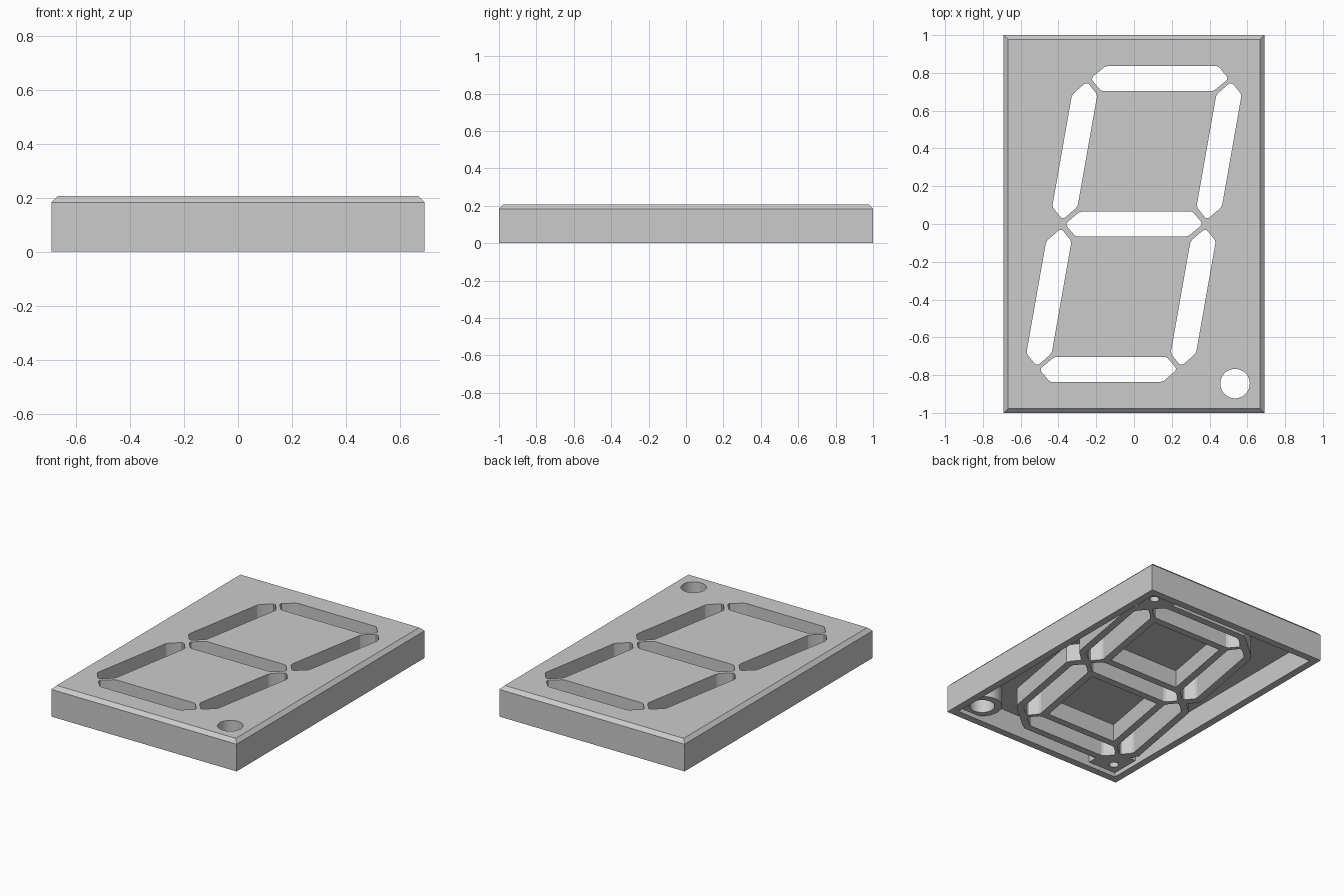
import bpy, bmesh, math

HALF_X, HALF_Y, TOP = 0.69, 1.0, 0.207
WALL, UNDERSIDE, RIM = 0.05, 0.15, 0.05
RECESS, JOIN = 0.03, 0.18
SLANT = math.tan(math.radians(10))

cube = bpy.data.objects.get("Cube")
if cube:
    bpy.data.objects.remove(cube, do_unlink=True)

grey = bpy.data.materials.new("grey plastic")
grey.use_nodes = True
grey.diffuse_color = (0.6, 0.6, 0.6, 1)
grey.node_tree.nodes["Principled BSDF"].inputs["Base Color"].default_value = (0.6, 0.6, 0.6, 1)


def prism(name, outline, low, high):
    """Extrude a flat outline upwards from low to high."""
    bm = bmesh.new()
    base = bm.faces.new([bm.verts.new((x, y, low)) for x, y in outline])
    side = bmesh.ops.extrude_face_region(bm, geom=[base])["geom"]
    rise = [v for v in side if isinstance(v, bmesh.types.BMVert)]
    bmesh.ops.translate(bm, verts=rise, vec=(0, 0, high - low))
    bmesh.ops.recalc_face_normals(bm, faces=bm.faces)
    mesh = bpy.data.meshes.new(name)
    bm.to_mesh(mesh)
    bm.free()
    obj = bpy.data.objects.new(name, mesh)
    bpy.context.collection.objects.link(obj)
    mesh.materials.append(grey)
    return obj


def rectangle(x0, y0, x1, y1):
    return [(x0, y0), (x1, y0), (x1, y1), (x0, y1)]


def circle(cx, cy, r, n=40):
    return [(cx + r * math.cos(math.tau * i / n), cy + r * math.sin(math.tau * i / n))
            for i in range(n)]


def segment(cx, cy, upright, grow=0.0):
    """Bar with softened pointed ends, slanted to the right with height."""
    corner = [(0.357, 0.006, 1, 0.4), (0.348, 0.017, 0.7, 0.7),
              (0.304, 0.060, 0.7, 0.7), (0.287, 0.067, 0.4, 1)]
    quarter = [(a + grow * da, b + grow * db) for a, b, da, db in corner]
    pts = quarter + [(-a, b) for a, b in reversed(quarter)]
    pts += [(-a, -b) for a, b in pts]
    if upright:
        pts = [(-b, a) for a, b in pts]
    return [(cx + a + SLANT * (cy + b), cy + b) for a, b in pts]


def boolean(target, tool, operation):
    mod = target.modifiers.new(tool.name, 'BOOLEAN')
    mod.operation, mod.solver, mod.object = operation, 'EXACT', tool
    bpy.context.view_layer.objects.active = target
    bpy.ops.object.modifier_apply(modifier=mod.name)
    bpy.data.objects.remove(tool, do_unlink=True)


# Outer housing with a chamfered top edge
housing = prism("display_housing", rectangle(-HALF_X, -HALF_Y, HALF_X, HALF_Y), 0, TOP)
bm = bmesh.new()
bm.from_mesh(housing.data)
edges = [e for e in bm.edges if all(v.co.z > 0.1 for v in e.verts)]
bmesh.ops.bevel(bm, geom=edges, offset=0.024, segments=1, affect='EDGES')
bm.to_mesh(housing.data)
bm.free()

# Hollow underside
ix, iy = HALF_X - WALL, HALF_Y - WALL
boolean(housing, prism("cavity", rectangle(-ix, -iy, ix, iy), -0.1, UNDERSIDE), 'DIFFERENCE')

# Seven slanted segments and the round dot
bars = [(0, y, False) for y in (-0.77, 0, 0.77)]
bars += [(x, y, True) for x in (-0.382, 0.382) for y in (-0.388, 0.388)]
dot = (0.535, -0.845)

# Corner posts in two opposite corners
for s in (-1, 1):
    xs, ys = sorted((s * 0.43, s * 0.66)), sorted((s * 0.75, s * 0.97))
    boolean(housing, prism("corner_post", rectangle(xs[0], ys[0], xs[1], ys[1]), RECESS, JOIN), 'UNION')

# Light guide walls below the plate, set back from the rim
for bar in bars:
    boolean(housing, prism("segment_guide", segment(*bar, grow=RIM), RECESS, JOIN), 'UNION')
boolean(housing, prism("dot_guide", circle(*dot, 0.125), RECESS, JOIN), 'UNION')

# Openings right through the guides and plate
for bar in bars:
    boolean(housing, prism("segment_opening", segment(*bar), -0.1, 0.4), 'DIFFERENCE')
boolean(housing, prism("dot_opening", circle(*dot, 0.078), -0.1, 0.4), 'DIFFERENCE')

# Blind pin holes in the posts
for s in (-1, 1):
    boolean(housing, prism("pin_hole", circle(s * 0.57, s * 0.877, 0.03, 24), -0.1, 0.14), 'DIFFERENCE')

# Smooth round walls, crisp edges
housing.select_set(True)
bpy.context.view_layer.objects.active = housing
bpy.ops.object.shade_smooth_by_angle(angle=math.radians(20))
